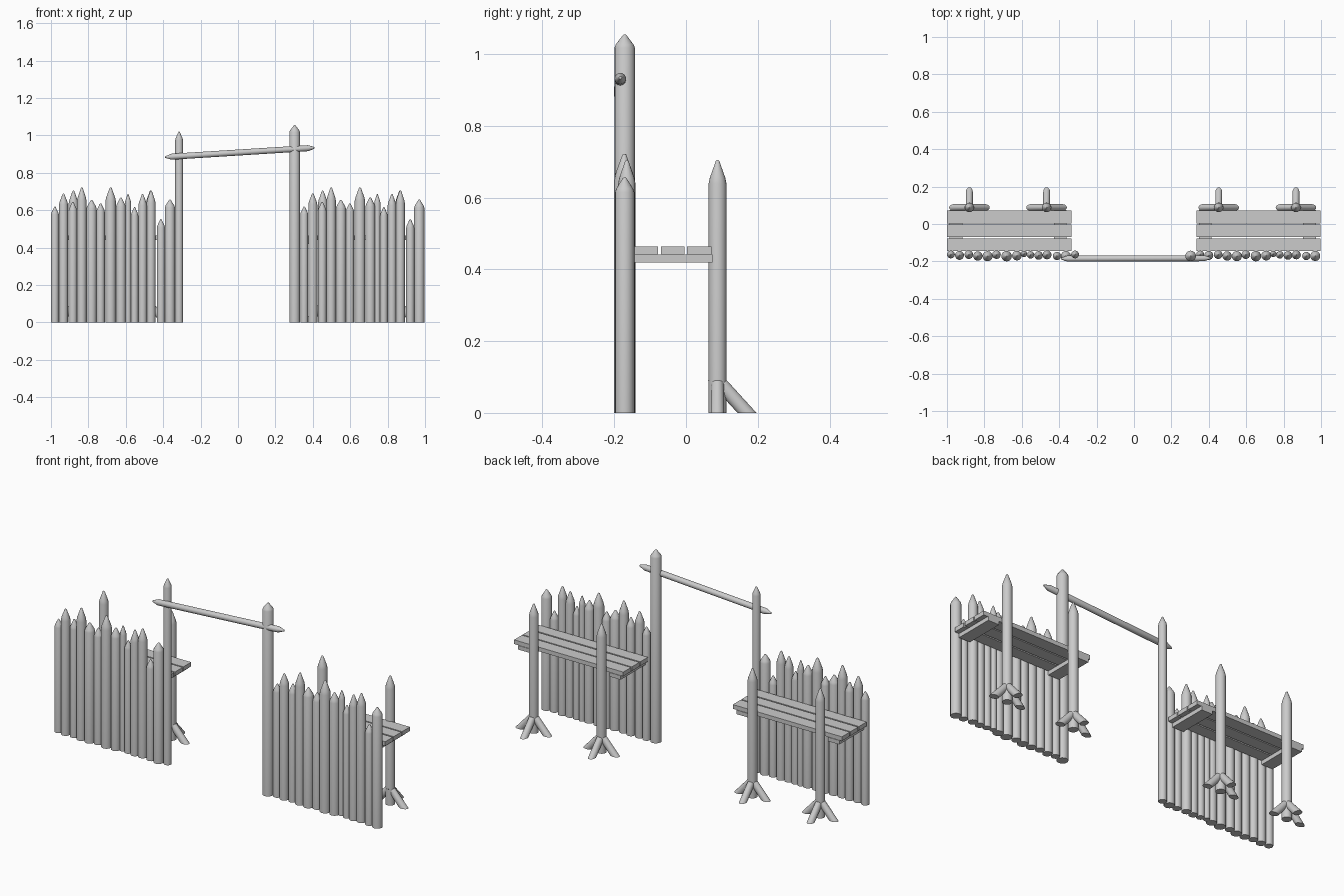
import bpy, bmesh
from math import pi, cos, sin
from mathutils import Vector

if "Cube" in bpy.data.objects:
    bpy.data.objects.remove(bpy.data.objects["Cube"])

SHIFT = 1.333  # right wall section repeats the left one at this offset
SIDES = 16


def finish(name, bm):
    bmesh.ops.recalc_face_normals(bm, faces=bm.faces)
    mesh = bpy.data.meshes.new(name)
    bm.to_mesh(mesh)
    bm.free()
    obj = bpy.data.objects.new(name, mesh)
    bpy.context.collection.objects.link(obj)
    bpy.ops.object.select_all(action='DESELECT')
    obj.select_set(True)
    bpy.context.view_layer.objects.active = obj
    bpy.ops.object.shade_smooth_by_angle(angle=pi / 6)
    return obj


def loft(bm, rings):
    """Skin a list of point rings and cap both ends."""
    vs = [[bm.verts.new(p) for p in r] for r in rings]
    for a, b in zip(vs, vs[1:]):
        for i in range(SIDES):
            j = (i + 1) % SIDES
            bm.faces.new((a[i], a[j], b[j], b[i]))
    bm.faces.new(vs[0][::-1])
    bm.faces.new(vs[-1])


def log(name, start, end, profile):
    """Round log; profile = (distance along the axis, radius) pairs."""
    start, end = Vector(start), Vector(end)
    rot = (end - start).to_track_quat('Z', 'Y')
    bm = bmesh.new()
    loft(bm, [[start + rot @ Vector((r * cos(2 * pi * i / SIDES), r * sin(2 * pi * i / SIDES), d))
               for i in range(SIDES)] for d, r in profile])
    return finish(name, bm)


def stake(name, x, y, r, top, tip):
    s = top - tip
    return log(name, (x, y, 0), (x, y, top),
               [(0, r), (s, r), (s + tip * 0.25, r * 0.86), (top - 0.003, r * 0.2), (top, r * 0.08)])


def box(name, x0, x1, y0, y1, z0, z1):
    bm = bmesh.new()
    bmesh.ops.create_cube(bm, size=1)
    for v in bm.verts:
        v.co = ((x0 + x1) / 2 + v.co.x * (x1 - x0), (y0 + y1) / 2 + v.co.y * (y1 - y0),
                (z0 + z1) / 2 + v.co.z * (z1 - z0))
    return finish(name, bm)


def brace(name, x, y, dx, dy):
    """Slanted foot log, cut level with the ground."""
    bm = bmesh.new()
    rings = []
    for off, z in ((0.082, 0), (0.0, 0.09)):
        ring = []
        for i in range(SIDES):
            a = 2 * pi * i / SIDES
            u, w = off + 0.0265 * cos(a), 0.0185 * sin(a)
            ring.append((x + dx * u - dy * w, y + dy * u + dx * w, z))
        rings.append(ring)
    loft(bm, rings)
    return finish(name, bm)


# palisade stakes: x, y, radius, top, tip length
STAKES = [
    (-0.979, -0.163, 0.021, 0.62, 0.042), (-0.933, -0.168, 0.024, 0.69, 0.06),
    (-0.883, -0.164, 0.023, 0.645, 0.05), (-0.835, -0.171, 0.025, 0.722, 0.07),
    (-0.783, -0.172, 0.027, 0.655, 0.045), (-0.735, -0.164, 0.023, 0.637, 0.045),
    (-0.681, -0.172, 0.028, 0.722, 0.072), (-0.626, -0.169, 0.026, 0.668, 0.05),
    (-0.588, -0.160, 0.017, 0.687, 0.05), (-0.553, -0.165, 0.020, 0.617, 0.045),
    (-0.510, -0.168, 0.023, 0.687, 0.062), (-0.465, -0.165, 0.024, 0.705, 0.065),
    (-0.412, -0.171, 0.022, 0.552, 0.045), (-0.364, -0.171, 0.027, 0.657, 0.042)]

for side, dx in (("left", 0), ("right", SHIFT)):
    for x, y, r, top, tip in STAKES:
        stake(side + "_palisade_stake", x + dx, y, r, top, tip)
    # walkway planks on two cross beams
    for y0, y1 in ((-0.144, -0.078), (-0.070, -0.004), (0.003, 0.071)):
        box(side + "_walkway_plank", -1.0 + dx, -0.335 + dx, y0, y1, 0.441, 0.464)
    for x0 in (-0.986, -0.429):
        box(side + "_walkway_beam", x0 + dx, x0 + 0.068 + dx, -0.144, 0.074, 0.419, 0.441)
    # rear support posts with three foot braces each
    for x in (-0.88, -0.467):
        stake(side + "_support_post", x + dx, 0.088, 0.025, 0.705, 0.066)
        for bx, by in ((1, 0), (-1, 0), (0, 1)):
            brace(side + "_foot_brace", x + dx, 0.088, bx, by)

# gate posts and sloping lintel pole
stake("left_gate_post", -0.315, -0.163, 0.021, 1.02, 0.045)
stake("right_gate_post", 0.303, -0.171, 0.0285, 1.055, 0.037)
a, b = Vector((-0.39, -0.185, 0.884)), Vector((0.41, -0.183, 0.934))
L = (b - a).length
log("gate_lintel_pole", a, b,
    [(0, 0.004), (0.035, 0.016), (L - 0.035, 0.016), (L, 0.004)])
